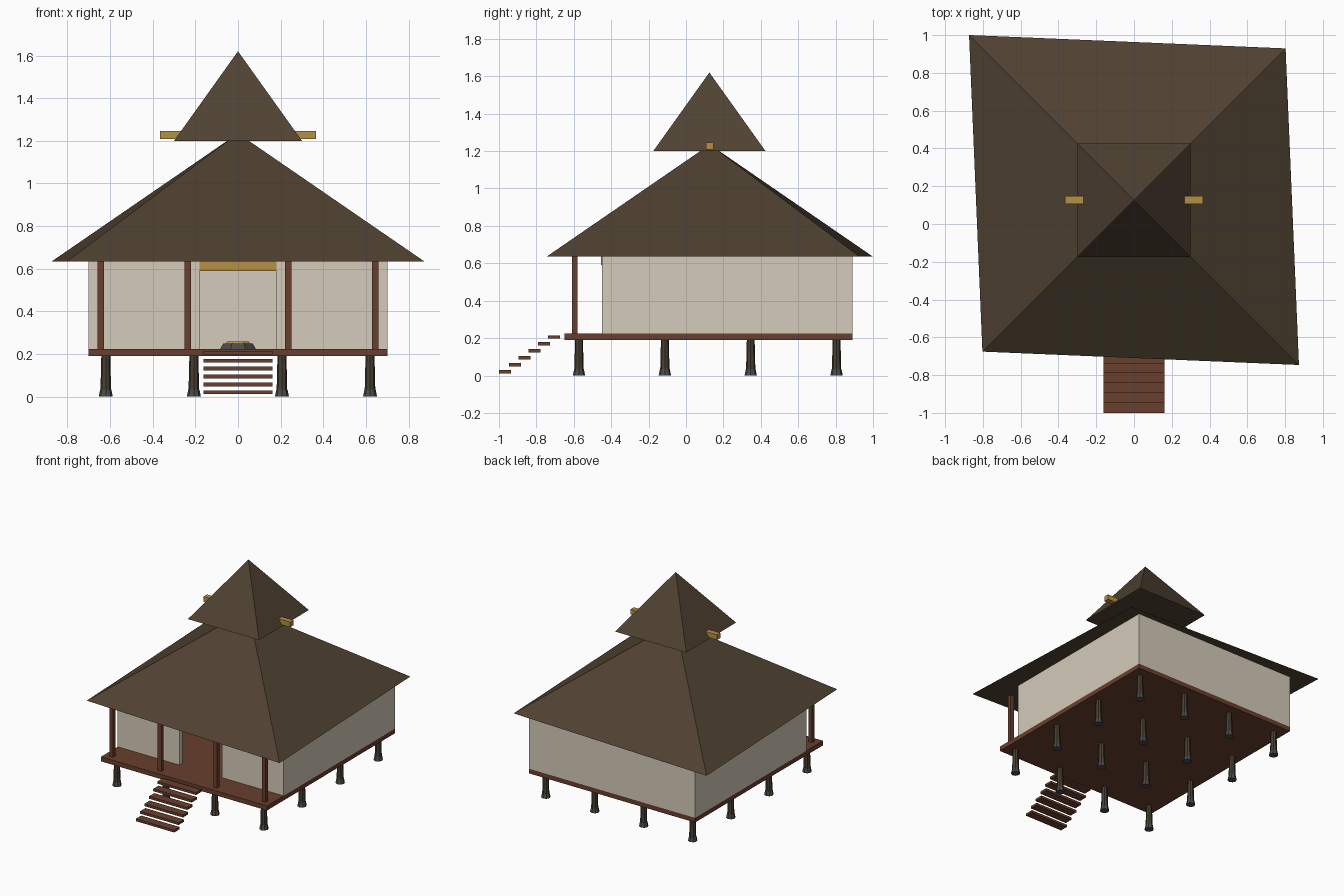
import bpy, bmesh, math
from mathutils import Matrix, Vector

cube = bpy.data.objects.get("Cube")
if cube:
    bpy.data.objects.remove(cube, do_unlink=True)


def material(name, rgb):
    m = bpy.data.materials.new(name)
    m.use_nodes = True
    m.diffuse_color = (*rgb, 1)
    m.node_tree.nodes["Principled BSDF"].inputs["Base Color"].default_value = (*rgb, 1)
    return m


thatch = material("dark thatch", (0.08, 0.054, 0.032))
plaster = material("pale plaster", (0.66, 0.6, 0.49))
wood = material("red brown wood", (0.14, 0.05, 0.026))
gold = material("golden wood", (0.46, 0.28, 0.06))
stone = material("grey stone", (0.07, 0.07, 0.07))
pile_wood = material("dark pile wood", (0.065, 0.05, 0.032))


def finish(name, bm, mat):
    mesh = bpy.data.meshes.new(name)
    bm.to_mesh(mesh)
    bm.free()
    mesh.materials.append(mat)
    obj = bpy.data.objects.new(name, mesh)
    bpy.context.collection.objects.link(obj)
    return obj


def box(name, mat, x0, x1, y0, y1, z0, z1):
    bm = bmesh.new()
    bmesh.ops.create_cube(bm, size=1)
    for v in bm.verts:
        v.co = Vector(((x0 + x1) / 2 + v.co.x * (x1 - x0),
                       (y0 + y1) / 2 + v.co.y * (y1 - y0),
                       (z0 + z1) / 2 + v.co.z * (z1 - z0)))
    return finish(name, bm, mat)


def cone(name, mat, x, y, z0, z1, r0, r1, sides, stretch=(1, 1), turn=0):
    bm = bmesh.new()
    shape = (Matrix.Translation((x, y, (z0 + z1) / 2))
             @ Matrix.Rotation(math.radians(turn), 4, 'Z')
             @ Matrix.Diagonal((*stretch, 1, 1)))
    bmesh.ops.create_cone(bm, cap_ends=True, segments=sides, radius1=r0,
                          radius2=r1, depth=z1 - z0, matrix=shape)
    return finish(name, bm, mat)


CY = 0.127      # centre line of the house, front to back
FRONT, BACK, SIDE = -0.45, 0.89, 0.7
FLOOR, EAVE, T = 0.225, 0.635, 0.04

# Raised floor on a grid of piles with stone feet
box("platform", wood, -SIDE, SIDE, -0.65, BACK, 0.19, FLOOR)
for i in range(4):
    for j in range(4):
        x, y = -0.62 + i * 0.413, -0.572 + j * 0.459
        cone("pile", pile_wood, x, y, 0.03, 0.19, 0.025, 0.021, 8)
        cone("foot_stone", stone, x, y, 0, 0.035, 0.033, 0.026, 8)

# Walls around the room, open at the doorway
box("back_wall", plaster, -SIDE, SIDE, BACK - T, BACK, FLOOR, EAVE)
for s in (-1, 1):
    outer, inner = s * SIDE, s * (SIDE - T)
    box("side_wall", plaster, min(outer, inner), max(outer, inner),
        FRONT + T, BACK - T, FLOOR, EAVE)
    box("front_wall", plaster, min(outer, s * 0.18), max(outer, s * 0.18),
        FRONT, FRONT + T, FLOOR, EAVE)
box("door_lintel", gold, -0.18, 0.18, FRONT - 0.005, FRONT + T, 0.59, EAVE)

# Veranda posts
for x in (-0.643, -0.235, 0.235, 0.643):
    box("veranda_post", wood, x - 0.015, x + 0.015, -0.61, -0.58, FLOOR, 0.66)

# Open stair
for i in range(6):
    y, z = -1 + i * 0.0525, 0.021 + i * 0.037
    box("stair_tread", wood, -0.162, 0.162, y, y + 0.064, z - 0.009, z + 0.009)

# Hearth inside
cone("hearth", stone, 0, CY, FLOOR, 0.25, 0.09, 0.075, 8, turn=22.5)
cone("hearth_fire", gold, 0, CY, 0.25, 0.258, 0.062, 0.055, 8, turn=22.5)

# Two-tier roof with a ridge beam; the lower tier is slightly skewed
cone("lower_roof", thatch, 0, CY, EAVE, 1.235, 1, 0, 4, (1.135, 1.235), 45)
cone("upper_roof", thatch, 0, CY - 0.002, 1.2, 1.62, 0.3 * math.sqrt(2), 0, 4, turn=45)
box("ridge_beam", gold, -0.365, 0.365, CY - 0.02, CY + 0.02, 1.208, 1.247)
